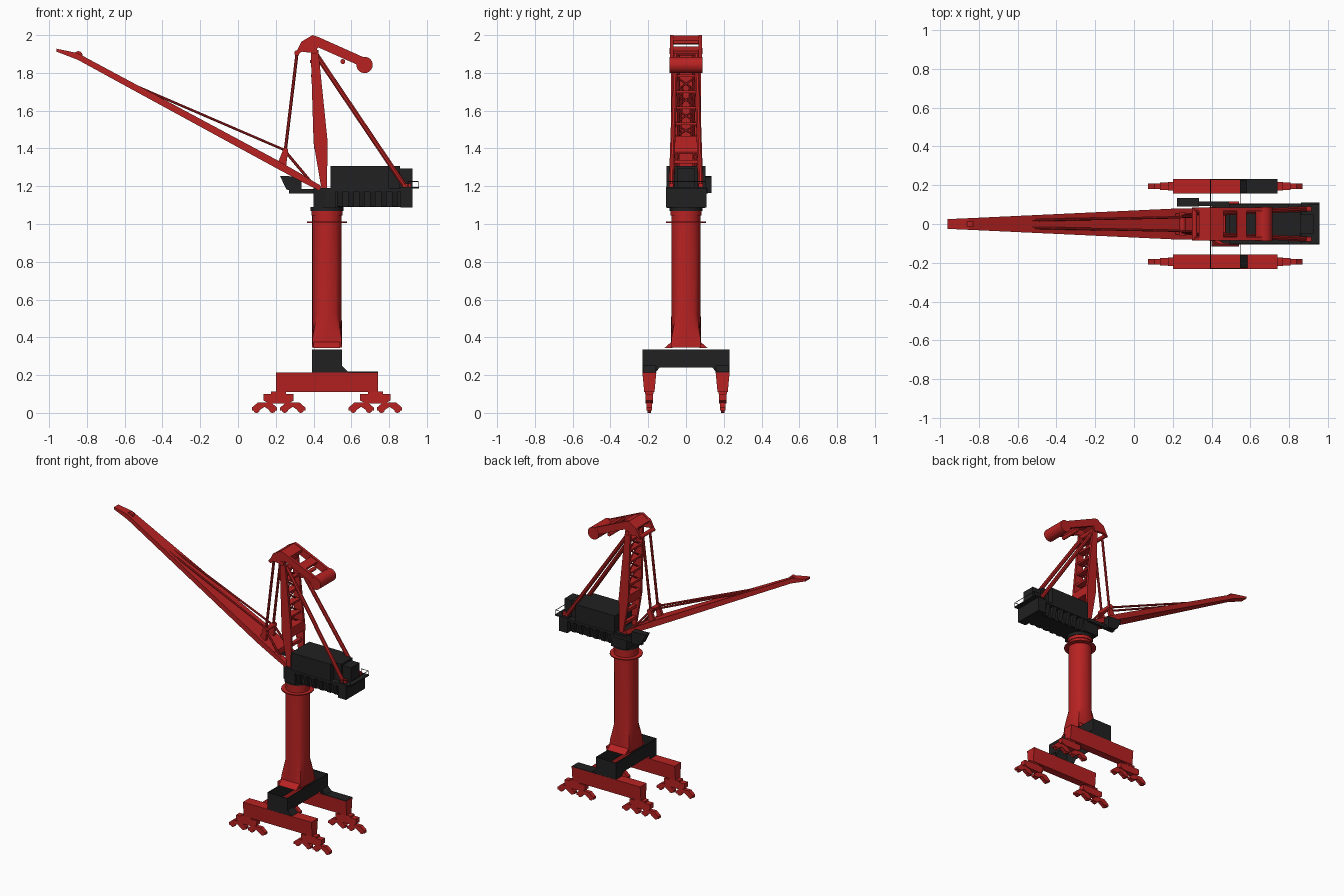
import bpy, bmesh, math
from mathutils import Vector

cube = bpy.data.objects.get("Cube")
if cube:
    bpy.data.objects.remove(cube, do_unlink=True)


def material(name, rgb):
    m = bpy.data.materials.new(name)
    m.use_nodes = True
    m.diffuse_color = (*rgb, 1)
    m.node_tree.nodes["Principled BSDF"].inputs["Base Color"].default_value = (*rgb, 1)
    return m


RED = material("crane red", (0.48, 0.016, 0.016))
BLACK = material("charcoal black", (0.015, 0.015, 0.015))


def loft(name, rings, mat, smooth=False):
    """Skin a row of equal-length point rings and cap both ends."""
    bm = bmesh.new()
    rows = [[bm.verts.new(p) for p in ring] for ring in rings]
    n = len(rows[0])
    for a, b in zip(rows, rows[1:]):
        for i in range(n):
            bm.faces.new((a[i], a[(i + 1) % n], b[(i + 1) % n], b[i]))
    bm.faces.new(rows[0])
    bm.faces.new(rows[-1])
    bmesh.ops.recalc_face_normals(bm, faces=bm.faces)
    mesh = bpy.data.meshes.new(name)
    bm.to_mesh(mesh)
    bm.free()
    mesh.materials.append(mat)
    obj = bpy.data.objects.new(name, mesh)
    bpy.context.collection.objects.link(obj)
    if smooth:
        bpy.ops.object.select_all(action='DESELECT')
        obj.select_set(True)
        bpy.context.view_layer.objects.active = obj
        bpy.ops.object.shade_smooth_by_angle(angle=math.radians(35))
    return obj


def side(name, pts, y0, y1, mat):
    """Extrude an x-z outline across y."""
    return loft(name, [[(x, y, z) for x, z in pts] for y in (y0, y1)], mat)


def cross(name, pts, x0, x1, mat):
    """Extrude a y-z outline along x."""
    return loft(name, [[(x, y, z) for y, z in pts] for x in (x0, x1)], mat)


def box(name, x0, x1, y0, y1, z0, z1, mat):
    return side(name, [(x0, z0), (x1, z0), (x1, z1), (x0, z1)], y0, y1, mat)


def rod(name, p, q, r, mat, n=8):
    p, q = Vector(p), Vector(q)
    rot = (q - p).to_track_quat('Z', 'Y')
    ring = [rot @ Vector((r * math.cos(t), r * math.sin(t), 0))
            for t in (math.tau * (i + 0.5) / n for i in range(n))]
    return loft(name, [[c + v for v in ring] for c in (p, q)], mat, n > 8)


# Travelling gear: tapered sill beams, equalizers and wheels
for s, tag in ((-1, "front"), (1, "back")):
    yc = s * 0.194
    cross(tag + "_sill_beam", [(yc - .037, .215), (yc + .037, .215),
                               (yc + .027, .11), (yc - .027, .11)], .2, .74, RED)
    for cx in (.215, .727):
        side(tag + "_equalizer", [(cx - .08, .1), (cx + .08, .1), (cx + .08, .065),
                                  (cx + .05, .05), (cx - .05, .05), (cx - .08, .065)],
             yc - .02, yc + .02, RED)
        box(tag + "_swivel", cx - .04, cx + .04, yc - .022, yc + .022, .1, .112, RED)
        for bx in (cx - .075, cx + .075):
            side(tag + "_bogie", [(bx - .067, .012), (bx - .067, .028), (bx - .035, .055),
                                  (bx + .035, .055), (bx + .067, .028), (bx + .067, .012),
                                  (bx + .03, .012), (bx, .032), (bx - .03, .012)],
                 yc - .014, yc + .014, RED)
            for wx in (bx - .042, bx + .042):
                rod(tag + "_wheel", (wx, yc - .009, .017), (wx, yc + .009, .017),
                    .017, RED, 16)
box("sill_cover", .55, .74, .157, .231, .215, .219, BLACK)

# Portal cross beam: open-topped frame of plates
wall = [(-.23, .215), (-.16, .215), (-.14, .24), (.14, .24), (.16, .215),
        (.23, .215), (.23, .335), (-.23, .335)]
for x in (.392, .546):
    cross("portal_wall", wall, x, x + .004, BLACK)
for s in (-1, 1):
    box("portal_end", .392, .55, s * .226, s * .23, .215, .335, BLACK)
    side("portal_gusset", [(.55, .215), (.585, .215), (.55, .25)], s * .16, s * .228, BLACK)
    cross("tower_fillet", [(s * .07, .343), (s * .115, .343), (s * .078, .375)],
          .4, .54, RED)

# Tower: square foot blending into a round column
N = 32


def tower_ring(z, r, square):
    pts = []
    for i in range(N):
        c, s = math.cos(math.tau * i / N), math.sin(math.tau * i / N)
        k = 1 + square * (1 / max(abs(c), abs(s)) - 1)
        pts.append((.471 + r * k * c, r * k * s, z))
    return pts


loft("tower", [tower_ring(.345, .079, 1), tower_ring(.4, .079, .85),
               tower_ring(.52, .078, 0), tower_ring(1.07, .078, 0)], RED, True)
rod("tower_walkway", (.471, 0, 1.006), (.471, 0, 1.013), .107, RED, 32)
rod("tower_flange", (.471, 0, 1.045), (.471, 0, 1.07), .083, RED, 32)
rod("slew_ring", (.471, 0, 1.068), (.471, 0, 1.09), .087, BLACK, 32)

# Slewing platform and machinery house
loft("turntable", [[(.4, -.06, z), (.46, -.1, z), (.52, -.1, z), (.52, .1, z),
                    (.4, .1, z)] for z in (1.085, 1.19)], BLACK)
box("platform_girder", .5, .87, -.07, .07, 1.09, 1.185, BLACK)
box("house", .49, .8, -.103, .103, 1.18, 1.308, BLACK)
box("house_rear", .8, .858, -.062, .062, 1.18, 1.308, BLACK)
box("house_deck", .49, .88, -.105, .105, 1.172, 1.188, BLACK)
box("winch_box", .855, .925, -.048, .048, 1.18, 1.295, BLACK)
box("counterweight", .86, .925, -.105, .108, 1.088, 1.19, BLACK)
box("rear_walkway", .86, .957, -.105, .11, 1.188, 1.196, BLACK)
for s in (-1, 1):
    for i in range(6):
        x = .525 + i * .058
        cross("deck_bracket", [(s * .06, 1.092), (s * .08, 1.092), (s * .104, 1.18),
                               (s * .06, 1.18)], x, x + .03, BLACK)
    for x in (.9, .955):
        rod("rail_post", (x, s * .102, 1.19), (x, s * .102, 1.225), .002, BLACK, 4)
    rod("side_rail", (.9, s * .102, 1.225), (.955, s * .102, 1.225), .002, BLACK, 4)
rod("rear_rail", (.955, -.102, 1.225), (.955, .102, 1.225), .002, BLACK, 4)

# Operator cab on a side arm
side("cab", [(.222, 1.255), (.335, 1.25), (.335, 1.165), (.3, 1.165), (.255, 1.185)],
     .09, .135, BLACK)
box("cab_arm", .27, .49, .092, .117, 1.162, 1.186, BLACK)

# Boom: tapered box girder with tip sheave
stations = [(-.96, 1.912, 1.928, .025), (-.85, 1.87, 1.905, .03),
            (.2, 1.297, 1.342, .079), (.34, 1.222, 1.262, .079)]
loft("boom", [[(x, -w, a), (x, w, a), (x, w, b), (x, -w, b)]
              for x, a, b, w in stations], RED)
rod("boom_sheave", (-.845, -.012, 1.893), (-.845, .012, 1.893), .022, RED, 16)
rod("boom_pivot", (.425, -.082, 1.195), (.425, .082, 1.195), .014, RED, 16)
for s in (-1, 1):
    side("boom_foot", [(.33, 1.227), (.33, 1.266), (.435, 1.205), (.425, 1.18)],
         s * .04, s * .079, RED)
    # Boom strut, stays and luffing links
    side("boom_strut", [(.205, 1.31), (.255, 1.31), (.265, 1.385), (.24, 1.395)],
         s * .035, s * .055, RED)
    rod("boom_stay", (.25, s * .035, 1.39), (-.62, s * .018, 1.765), .007, RED)
    rod("strut_backstay", (.25, s * .045, 1.385), (.38, s * .06, 1.23), .008, RED)
    rod("luffing_link", (.25, s * .04, 1.385), (.312, s * .04, 1.9), .009, RED)
    # Mast leg
    side("mast_leg", [(.385, 1.92), (.425, 1.92), (.475, 1.43), (.47, 1.185),
                      (.442, 1.185), (.4, 1.43)], s * .062, s * .08, RED)
    # Rocker side plate and rear stay
    side("rocker_plate", [(.3, 1.895), (.335, 1.965), (.395, 2.0), (.43, 1.988),
                          (.68, 1.876), (.65, 1.835), (.425, 1.935), (.4, 1.905),
                          (.34, 1.912)], s * .066, s * .085, RED)
    rod("rear_stay", (.415, s * .055, 1.895), (.89, s * .078, 1.19), .014, RED)
    box("stay_anchor", .87, .915, s * .066, s * .09, 1.185, 1.215, RED)
rod("strut_head", (.25, -.06, 1.388), (.25, .06, 1.388), .016, RED, 16)
rod("link_pin", (.312, -.08, 1.905), (.312, .08, 1.905), .014, RED, 16)

# Mast panels, rungs and cross bracing
side("mast_panel", [(.402, 1.4), (.474, 1.4), (.471, 1.465), (.4, 1.465)], -.07, .07, RED)
levels = [1.53, 1.615, 1.7, 1.785, 1.86]
for i, z in enumerate(levels):
    x = .435 - (z - 1.43) * .065
    box("mast_rung", x - .025, x + .025, -.065, .065, z - .007, z + .007, RED)
    z0 = levels[i - 1] if i else 1.46
    for s in (-1, 1):
        rod("mast_brace", (x, s * .062, z0), (x, -s * .062, z), .005, RED, 6)
for z in (1.25, 1.33):
    box("mast_lower_rung", .435, .46, -.065, .065, z - .01, z + .01, RED)

# Rocker cross plates and balance drum
side("rocker_cap", [(.335, 1.963), (.395, 1.998), (.46, 1.972), (.46, 1.955),
                    (.395, 1.98), (.34, 1.95)], -.07, .07, RED)
side("rocker_tie", [(.53, 1.94), (.58, 1.917), (.575, 1.9), (.525, 1.922)], -.07, .07, RED)
rod("rocker_pin", (.405, -.088, 1.915), (.405, .088, 1.915), .016, RED, 16)
rod("rocker_roller", (.555, -.075, 1.86), (.555, .075, 1.86), .013, RED, 12)
rod("balance_drum", (.67, -.087, 1.842), (.67, .087, 1.842), .043, RED, 32)
